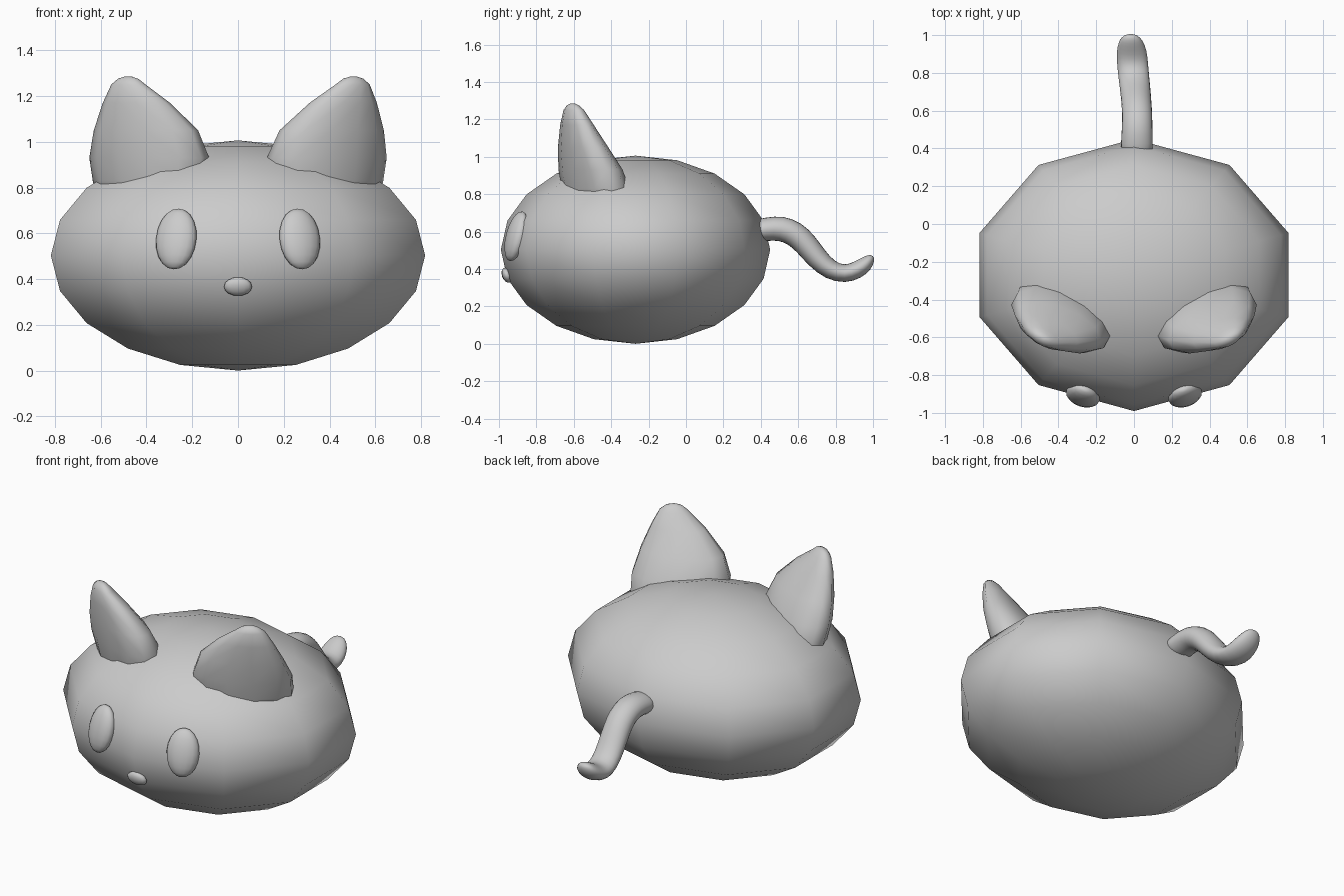
import bpy, bmesh
from math import sin, cos, pi, radians, hypot
from mathutils import Matrix, Vector

if "Cube" in bpy.data.objects:
    bpy.data.objects.remove(bpy.data.objects["Cube"])


def finish(name, bm):
    bmesh.ops.recalc_face_normals(bm, faces=bm.faces)
    for f in bm.faces:
        f.smooth = True
    mesh = bpy.data.meshes.new(name)
    bm.to_mesh(mesh)
    bm.free()
    obj = bpy.data.objects.new(name, mesh)
    bpy.context.collection.objects.link(obj)
    return obj


def ellipsoid(name, center, radii, seg, rings, tilt=0, turn=0):
    bm = bmesh.new()
    bmesh.ops.create_uvsphere(bm, u_segments=seg, v_segments=rings, radius=1)
    m = (Matrix.Translation(center) @ Matrix.Rotation(radians(turn), 4, 'Z')
         @ Matrix.Rotation(radians(tilt), 4, 'X') @ Matrix.Diagonal((*radii, 1)))
    bm.transform(m)
    return finish(name, bm)


def loft(name, rings):
    bm = bmesh.new()
    loops = [[bm.verts.new(p) for p in r] for r in rings]
    n = len(loops[0])
    for a, b in zip(loops, loops[1:]):
        for i in range(n):
            j = (i + 1) % n
            bm.faces.new((a[i], a[j], b[j], b[i]))
    bm.faces.new(loops[0])
    bm.faces.new(loops[-1])
    return finish(name, bm)


# Body: low-poly ellipsoid with ten sides
ellipsoid("body", (0, -0.27, 0.503), (0.86, 0.72, 0.503), 10, 10)

# Ears: skewed oval sections (z, centre x, centre y, half x, half y)
EAR = [(0.74, 0.385, -0.47, 0.23, 0.17),
       (0.83, 0.385, -0.485, 0.25, 0.18),
       (0.93, 0.388, -0.51, 0.262, 0.172),
       (1.05, 0.406, -0.55, 0.228, 0.135),
       (1.17, 0.452, -0.583, 0.147, 0.09),
       (1.25, 0.490, -0.60, 0.075, 0.055),
       (1.275, 0.492, -0.605, 0.045, 0.032),
       (1.285, 0.492, -0.605, 0.015, 0.012)]
N = 12
for side, s, shift in (("left", -1, -0.012), ("right", 1, 0.012)):
    rings = []
    for z, cx, cy, hx, hy in EAR:
        c = cx + shift * max(0, (z - 0.95) / 0.33)
        rings.append([(s * (c + hx * cos(2 * pi * i / N)),
                       cy + hy * sin(2 * pi * i / N + 0.5), z) for i in range(N)])
    loft(side + "_ear", rings)
    # Eyes: flattened ovals lying on the face
    ellipsoid(side + "_eye", (s * 0.27, -0.908, 0.575), (0.093, 0.05, 0.137),
              16, 10, tilt=-15, turn=s * 18)

# Nose
ellipsoid("nose", (0, -0.958, 0.367), (0.062, 0.026, 0.042), 14, 8, tilt=20)

# Tail: S-shaped tube (centre x, y, z, width, thickness)
TAIL = [(0.015, 0.34, 0.60, 0.09, 0.06),
        (0.015, 0.43, 0.613, 0.088, 0.065),
        (0.017, 0.51, 0.62, 0.084, 0.071),
        (0.017, 0.585, 0.588, 0.083, 0.071),
        (0.013, 0.64, 0.535, 0.083, 0.067),
        (0.008, 0.70, 0.457, 0.084, 0.062),
        (0.000, 0.77, 0.392, 0.085, 0.055),
        (-0.008, 0.85, 0.37, 0.086, 0.051),
        (-0.012, 0.92, 0.395, 0.083, 0.05),
        (-0.016, 0.965, 0.43, 0.068, 0.042),
        (-0.018, 0.99, 0.46, 0.045, 0.025),
        (-0.018, 0.998, 0.47, 0.015, 0.008)]
rings = []
for k, (x, y, z, w, t) in enumerate(TAIL):
    p, q = TAIL[max(k - 1, 0)], TAIL[min(k + 1, len(TAIL) - 1)]
    dy, dz = q[1] - p[1], q[2] - p[2]
    d = hypot(dy, dz)
    rings.append([(x + w * cos(2 * pi * i / N),
                   y - dz / d * t * sin(2 * pi * i / N),
                   z + dy / d * t * sin(2 * pi * i / N)) for i in range(N)])
tail = loft("tail", rings)
tail.modifiers.new("smooth", 'SUBSURF').levels = 1
tail.modifiers["smooth"].render_levels = 1
